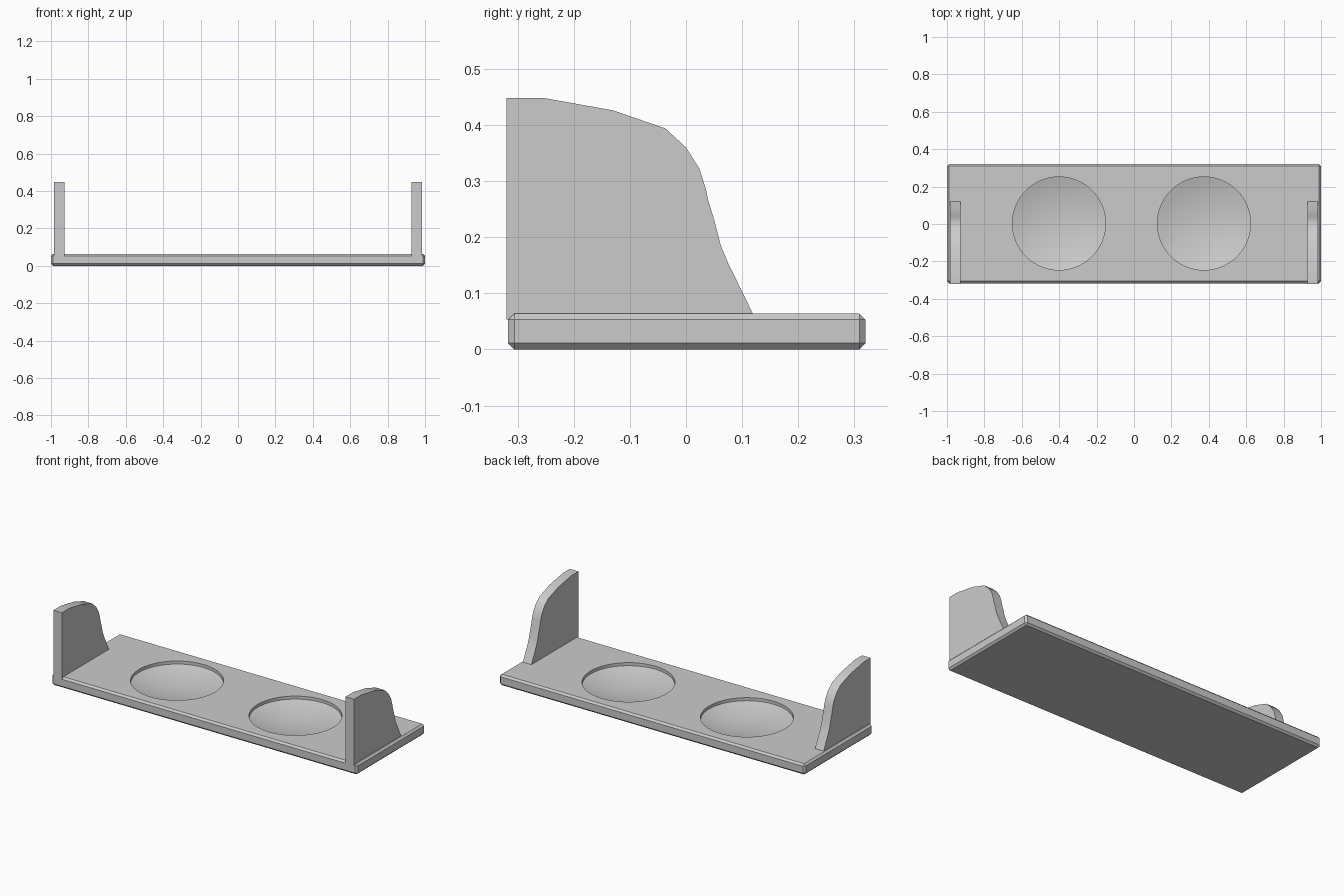
import bpy, bmesh, math

if "Cube" in bpy.data.objects:
    bpy.data.objects.remove(bpy.data.objects["Cube"])


def mesh_object(name, bm):
    bmesh.ops.recalc_face_normals(bm, faces=bm.faces)
    mesh = bpy.data.meshes.new(name)
    bm.to_mesh(mesh)
    bm.free()
    obj = bpy.data.objects.new(name, mesh)
    bpy.context.collection.objects.link(obj)
    return obj


def smooth(obj, degrees):
    bpy.ops.object.select_all(action='DESELECT')
    obj.select_set(True)
    bpy.context.view_layer.objects.active = obj
    bpy.ops.object.shade_smooth_by_angle(angle=math.radians(degrees))


# Base plate with chamfered edges
bm = bmesh.new()
bmesh.ops.create_cube(bm, size=1)
for v in bm.verts:
    v.co.x *= 2.0
    v.co.y = v.co.y * 0.637 + 0.0015
    v.co.z = (v.co.z + 0.5) * 0.064
bmesh.ops.bevel(bm, geom=bm.edges[:], offset=0.011, segments=1, affect='EDGES')
base = mesh_object("base_plate", bm)


# Round dish cutters: short wall above a shallow spherical bowl
def dish_cutter(name, x):
    r, z_rim, z_low, n = 0.249, 0.046, 0.008, 64
    depth = z_rim - z_low
    big = (r * r + depth * depth) / (2 * depth)
    profile = [(r, 0.12), (r, z_rim)]
    for i in range(7, 0, -1):
        d = r * i / 8
        profile.append((d, z_low + big - math.sqrt(big * big - d * d)))
    bm = bmesh.new()
    rings = [[bm.verts.new((x + d * math.cos(2 * math.pi * k / n),
                            0.003 + d * math.sin(2 * math.pi * k / n), z))
              for k in range(n)] for d, z in profile]
    for a, b in zip(rings, rings[1:]):
        for k in range(n):
            j = (k + 1) % n
            bm.faces.new((a[k], a[j], b[j], b[k]))
    bm.faces.new(rings[0])
    tip = bm.verts.new((x, 0.003, z_low))
    for k in range(n):
        bm.faces.new((rings[-1][k], rings[-1][(k + 1) % n], tip))
    obj = mesh_object(name, bm)
    smooth(obj, 30)
    obj.hide_render = True
    obj.hide_set(True)
    return obj


for side, x in (("left", -0.401), ("right", 0.374)):
    cut = base.modifiers.new(side + "_dish", 'BOOLEAN')
    cut.operation = 'DIFFERENCE'
    cut.solver = 'EXACT'
    cut.object = dish_cutter(side + "_dish_cutter", x)

# Curved end supports, extruded from a side profile
SIDE = [(-0.32, 0.053), (-0.32, 0.448), (-0.253, 0.448), (-0.13, 0.426),
        (-0.037, 0.394), (0.0, 0.36), (0.024, 0.322), (0.035, 0.287),
        (0.04, 0.264), (0.05, 0.232), (0.062, 0.185), (0.075, 0.154),
        (0.119, 0.064), (0.125, 0.053)]
for side, sign in (("left", -1), ("right", 1)):
    bm = bmesh.new()
    face = bm.faces.new([bm.verts.new((sign * 0.928, y, z)) for y, z in SIDE])
    ext = bmesh.ops.extrude_face_region(bm, geom=[face])
    for v in ext["geom"]:
        if isinstance(v, bmesh.types.BMVert):
            v.co.x = sign * 0.984
    smooth(mesh_object(side + "_end_support", bm), 35)
